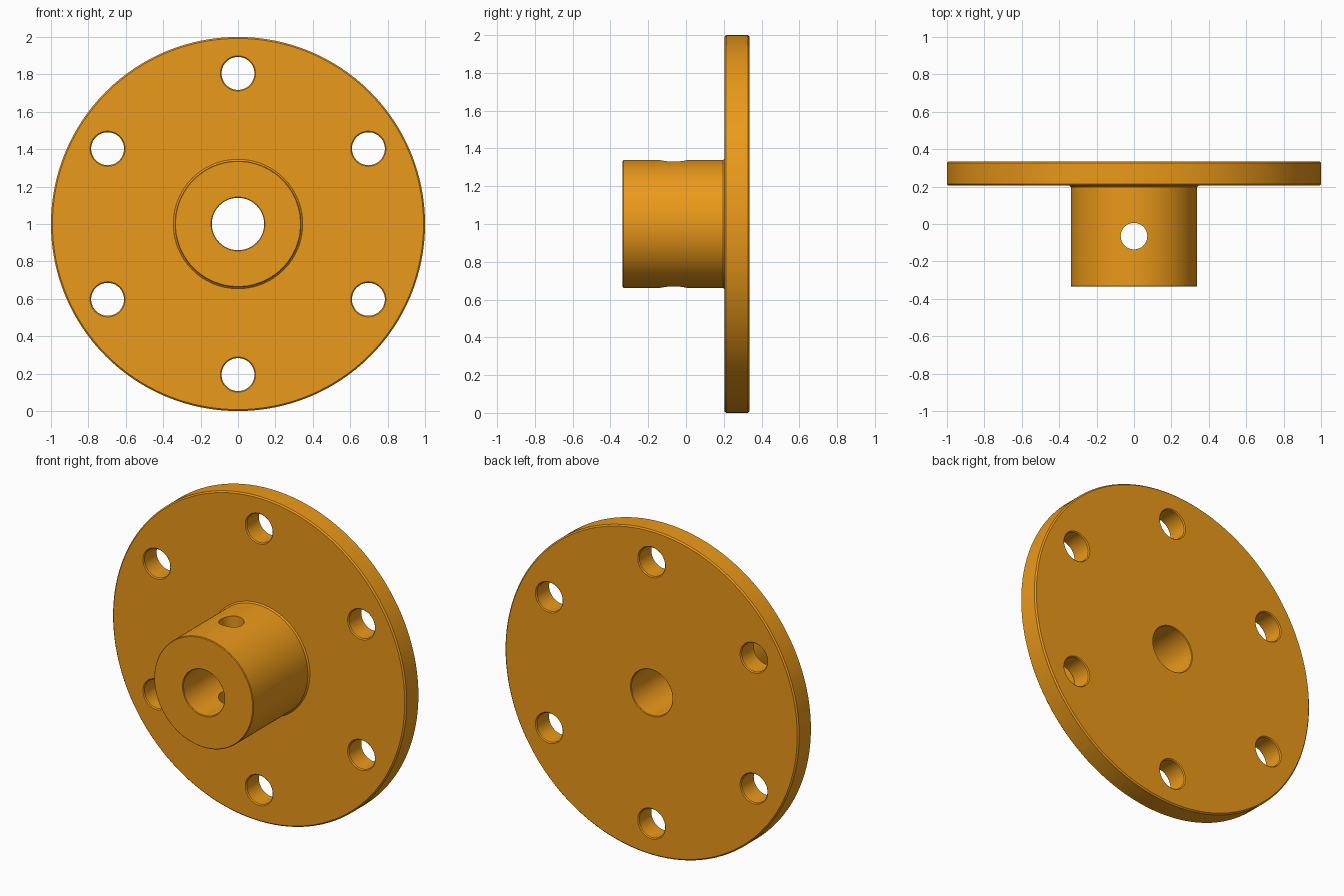
import bpy, bmesh, math
from mathutils import Matrix, Vector

if "Cube" in bpy.data.objects:
    bpy.data.objects.remove(bpy.data.objects["Cube"])

CENTRE_Z = 1.0
FRONT, STEP, BACK = -0.335, 0.205, 0.335   # y of hub face, flange front, flange back
C = 0.008                                  # small edge break


def lathe(name, profile, matrix, steps=128):
    """Spin a closed (radius, height) profile about local z, then place it."""
    bm = bmesh.new()
    rings = []
    for i in range(steps):
        a = 2 * math.pi * i / steps
        rings.append([bm.verts.new((r * math.cos(a), r * math.sin(a), h)) for r, h in profile])
    n = len(profile)
    for i in range(steps):
        a, b = rings[i], rings[(i + 1) % steps]
        for j in range(n):
            k = (j + 1) % n
            bm.faces.new((a[j], b[j], b[k], a[k]))
    bmesh.ops.remove_doubles(bm, verts=bm.verts, dist=1e-6)
    bmesh.ops.dissolve_degenerate(bm, edges=bm.edges, dist=1e-6)
    bm.transform(matrix)
    bmesh.ops.recalc_face_normals(bm, faces=bm.faces)
    mesh = bpy.data.meshes.new(name)
    bm.to_mesh(mesh)
    bm.free()
    obj = bpy.data.objects.new(name, mesh)
    bpy.context.collection.objects.link(obj)
    return obj


def cut(target, cutter):
    cutter.hide_render = True
    mod = target.modifiers.new("hole", 'BOOLEAN')
    mod.operation, mod.solver, mod.object = 'DIFFERENCE', 'EXACT', cutter
    bpy.context.view_layer.objects.active = target
    bpy.ops.object.modifier_apply(modifier=mod.name)
    bpy.data.objects.remove(cutter)


# Local z of the lathe becomes +y
to_y = Matrix.Translation((0, 0, CENTRE_Z)) @ Matrix.Rotation(-math.pi / 2, 4, 'X')

# Flange, hub and central bore as one turned profile
R, H, B = 1.0, 0.338, 0.14
flange = lathe("flanged_hub", [
    (B, FRONT + C / 2), (B + C / 2, FRONT), (H - C / 2, FRONT), (H, FRONT + C / 2),
    (H, STEP - C), (H + C, STEP),
    (R - C, STEP), (R, STEP + C), (R, BACK - C), (R - C, BACK),
    (B + C / 2, BACK), (B, BACK - C / 2)], to_y)

# Six bolt holes with lightly broken edges
r, e = 0.088, 0.006
hole = [(0, STEP - 0.02), (r + e + 0.02, STEP - 0.02), (r, STEP + e),
        (r, BACK - e), (r + e + 0.02, BACK + 0.02), (0, BACK + 0.02)]
for i in range(6):
    a = math.radians(30 + 60 * i)
    offset = Vector((0.805 * math.cos(a), 0, 0.805 * math.sin(a)))
    cut(flange, lathe("bolt_hole", hole, Matrix.Translation(offset) @ to_y, 48))

# Set-screw hole, straight down through both hub walls
cut(flange, lathe("screw_hole", [(0, -0.5), (0.071, -0.5), (0.071, 0.5), (0, 0.5)],
                  Matrix.Translation((0, -0.065, CENTRE_Z)), 48))

# Orange finish and smooth round surfaces
mat = bpy.data.materials.new("orange")
mat.diffuse_color = (0.83, 0.32, 0.01, 1)
mat.use_nodes = True
mat.node_tree.nodes["Principled BSDF"].inputs["Base Color"].default_value = mat.diffuse_color
flange.data.materials.clear()
flange.data.materials.append(mat)
bpy.ops.object.select_all(action='DESELECT')
flange.select_set(True)
bpy.context.view_layer.objects.active = flange
bpy.ops.object.shade_smooth_by_angle(angle=math.radians(30))
